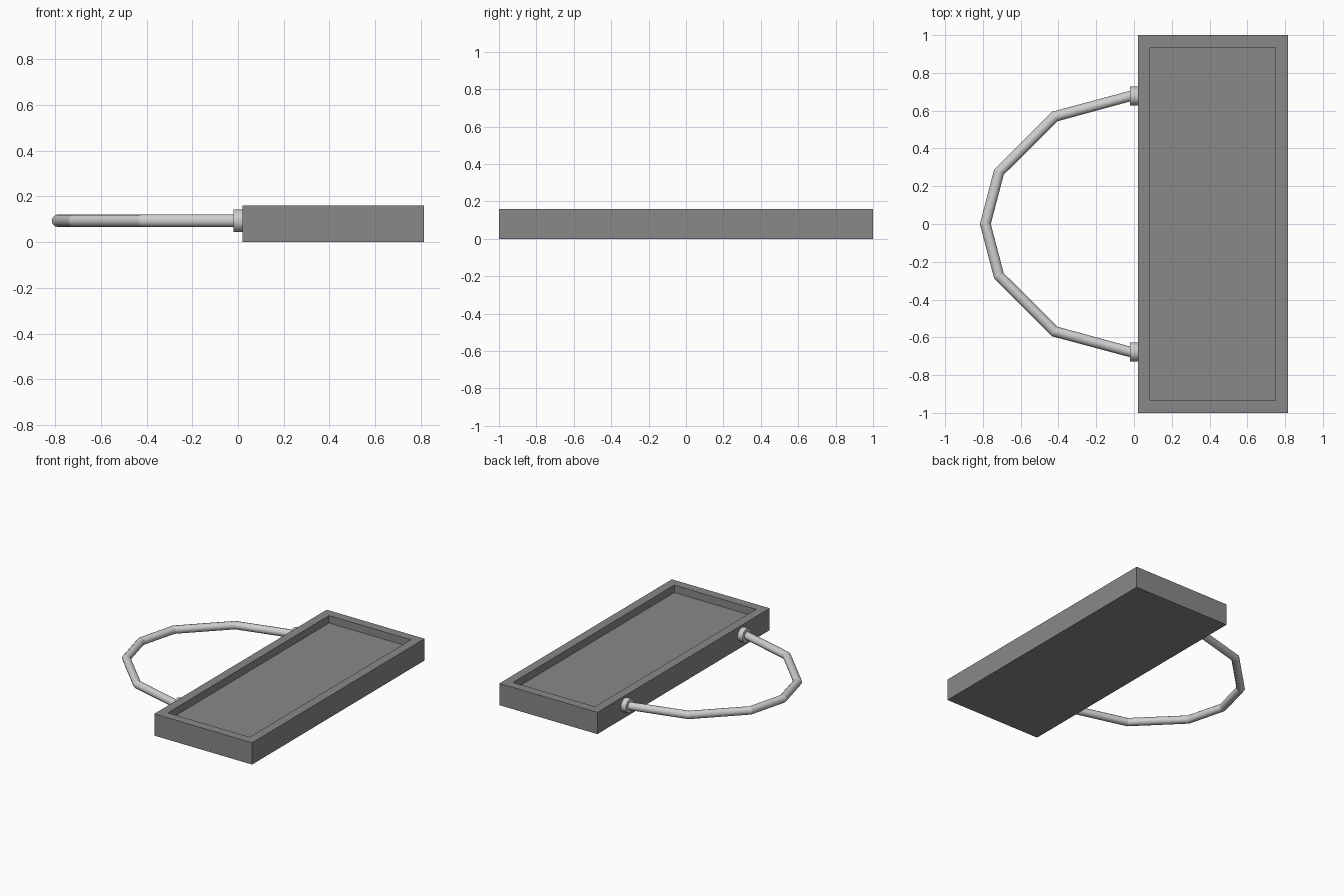
import bpy
import bmesh
import math
from mathutils import Vector, Matrix

cube = bpy.data.objects.get("Cube")
if cube:
    bpy.data.objects.remove(cube, do_unlink=True)


def material(name, value):
    mat = bpy.data.materials.new(name)
    mat.use_nodes = True
    color = (value, value, value, 1)
    mat.diffuse_color = color
    mat.node_tree.nodes["Principled BSDF"].inputs["Base Color"].default_value = color
    return mat


def finish(name, bm, mat, smooth=False):
    bmesh.ops.recalc_face_normals(bm, faces=bm.faces)
    mesh = bpy.data.meshes.new(name)
    bm.to_mesh(mesh)
    bm.free()
    mesh.materials.append(mat)
    obj = bpy.data.objects.new(name, mesh)
    bpy.context.collection.objects.link(obj)
    if smooth:
        bpy.ops.object.select_all(action="DESELECT")
        obj.select_set(True)
        bpy.context.view_layer.objects.active = obj
        bpy.ops.object.shade_smooth_by_angle(angle=math.radians(35))
    return obj


dark_grey = material("dark grey", 0.25)
light_grey = material("light grey", 0.62)

# Tray: a flat block with a shallow recess in its top
WIDTH, LENGTH, HEIGHT = 0.795, 2.0, 0.16
RIM, DEPTH = 0.092, 0.055
bm = bmesh.new()
bmesh.ops.create_cube(bm, size=1)
bmesh.ops.scale(bm, vec=(WIDTH, LENGTH, HEIGHT), verts=bm.verts)
bmesh.ops.translate(bm, vec=(0.02 + WIDTH / 2, 0, HEIGHT / 2), verts=bm.verts)
top = max(bm.faces, key=lambda f: f.calc_center_median().z)
bmesh.ops.inset_region(bm, faces=[top], thickness=RIM)
floor = bmesh.ops.extrude_face_region(bm, geom=[top])["geom"]
bmesh.ops.translate(bm, vec=(0, 0, -DEPTH),
                    verts=[v for v in floor if isinstance(v, bmesh.types.BMVert)])
if top.is_valid:
    bmesh.ops.delete(bm, geom=[top], context="FACES_ONLY")
finish("tray", bm, dark_grey)

# Handle: round bar with mitred bends, mirrored front to back
AXIS_Z, RADIUS, SIDES = 0.094, 0.028, 12
half = [(0.02, 0.688), (-0.42, 0.569), (-0.715, 0.275)]
path = [Vector((x, y, AXIS_Z)) for x, y in
        half + [(-0.787, 0)] + [(x, -y) for x, y in reversed(half)]]
up = Vector((0, 0, 1))
bm = bmesh.new()
rings = []
for i, p in enumerate(path):
    before = (p - path[i - 1]).normalized() if i else Vector((-1, 0, 0))
    after = (path[i + 1] - p).normalized() if i < len(path) - 1 else Vector((1, 0, 0))
    side = (before + after).normalized().cross(up)
    if i in (0, len(path) - 1):
        side = Vector((0, 1 if i == 0 else -1, 0))
    stretch = 1 / math.cos(before.angle(after) / 2)
    ring = []
    for k in range(SIDES):
        a = math.tau * k / SIDES
        ring.append(bm.verts.new(p + RADIUS * (side * stretch * math.cos(a) + up * math.sin(a))))
    rings.append(ring)
for r, s in zip(rings, rings[1:]):
    for k in range(SIDES):
        n = (k + 1) % SIDES
        bm.faces.new((r[k], r[n], s[n], s[k]))
bm.faces.new(rings[0])
bm.faces.new(rings[-1])
# Keep the bends crisp
bmesh.ops.recalc_face_normals(bm, faces=bm.faces)
for ring in rings:
    members = set(ring)
    for e in bm.edges:
        if set(e.verts) <= members:
            e.smooth = False
handle = finish("handle", bm, light_grey)
for poly in handle.data.polygons:
    poly.use_smooth = True

# Collars where the handle meets the tray
for name, sign in (("back_collar", 1), ("front_collar", -1)):
    bm = bmesh.new()
    place = Matrix.Translation((0.001, sign * 0.677, AXIS_Z)) @ Matrix.Rotation(math.pi / 2, 4, "Y")
    bmesh.ops.create_cone(bm, cap_ends=True, segments=24, radius1=0.05, radius2=0.05,
                          depth=0.042, matrix=place)
    finish(name, bm, light_grey, smooth=True)
